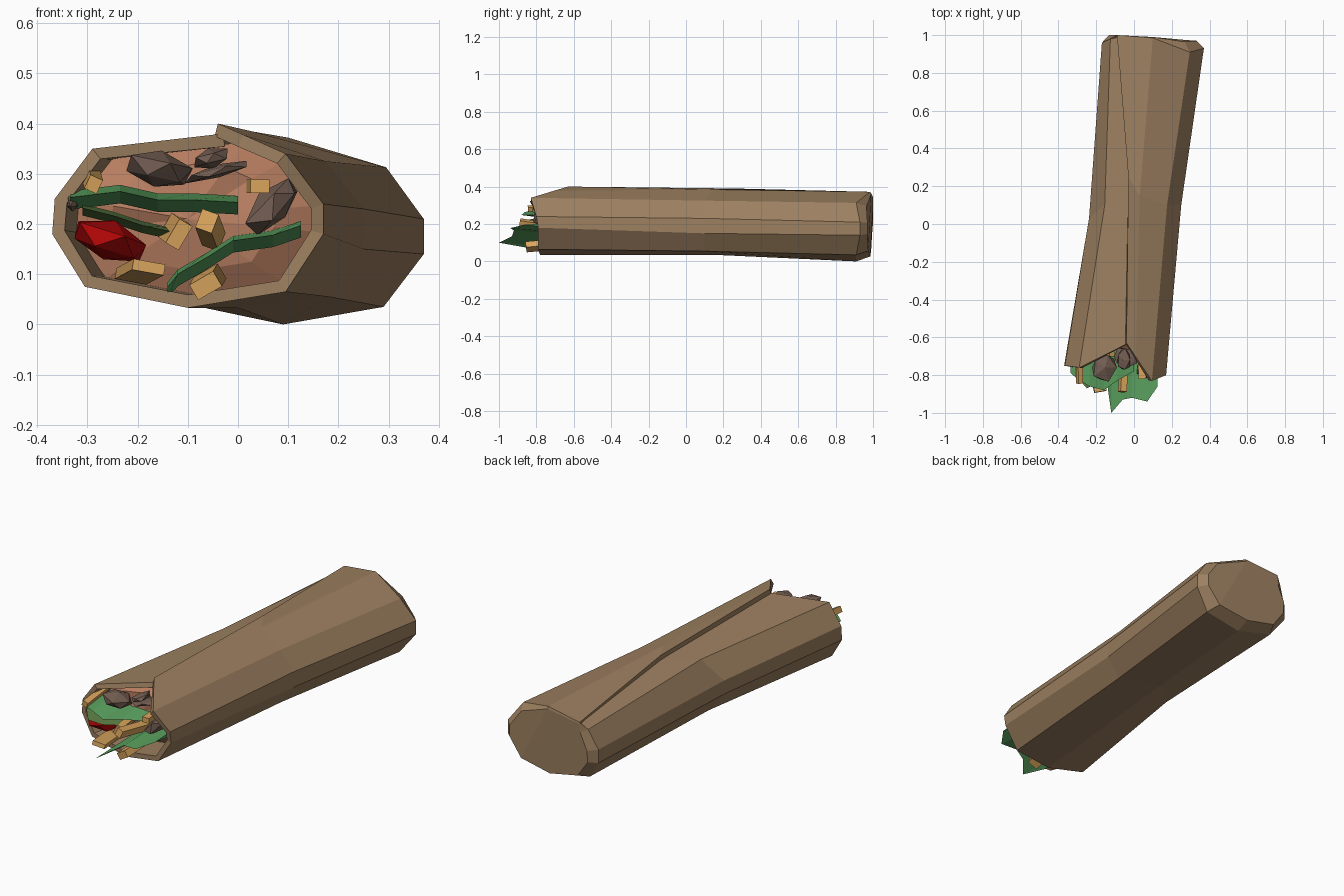
import bpy, bmesh, math, random
from mathutils import Vector, Euler

if "Cube" in bpy.data.objects:
    bpy.data.objects.remove(bpy.data.objects["Cube"])

random.seed(4)


def mat(name, r, g, b):
    m = bpy.data.materials.new(name)
    m.diffuse_color = (r, g, b, 1)
    m.use_nodes = True
    m.node_tree.nodes["Principled BSDF"].inputs["Base Color"].default_value = m.diffuse_color
    return m


TAN = mat("tortilla tan", 0.335, 0.215, 0.117)
PINK = mat("filling base", 0.50, 0.22, 0.125)
GREEN = mat("lettuce green", 0.105, 0.36, 0.115)
OLIVE = mat("dark leaf green", 0.115, 0.22, 0.06)
MEAT = mat("meat brown", 0.17, 0.11, 0.083)
GOLD = mat("golden cubes", 0.70, 0.38, 0.11)
RED = mat("tomato red", 0.42, 0.002, 0.002)


def make(name, verts, faces, material, thick=0):
    me = bpy.data.meshes.new(name)
    me.from_pydata(verts, [], faces)
    me.materials.append(material)
    ob = bpy.data.objects.new(name, me)
    bpy.context.collection.objects.link(ob)
    if thick:
        s = ob.modifiers.new("thickness", 'SOLIDIFY')
        s.thickness, s.offset = thick, -1
    return ob


def strips(rings):
    n = len(rings[0])
    verts = [p for r in rings for p in r]
    faces = [(k * n + j, k * n + j + 1, (k + 1) * n + j + 1, (k + 1) * n + j)
             for k in range(len(rings) - 1) for j in range(n - 1)]
    return verts, faces


# Wrapped tortilla: spiral cross-section from the top seam, clockwise, tucked under itself
front = [(-.04, -.63, .40), (.01, -.705, .378), (.095, -.83, .34), (.17, -.80, .24),
         (.17, -.79, .18), (.095, -.79, .065), (-.10, -.78, .033), (-.305, -.76, .075),
         (-.37, -.75, .18), (-.365, -.75, .25), (-.29, -.76, .35), (-.03, -.63, .38)]
mid = [(-.03, .25, .39), (.03, .15, .384), (.175, .1, .325), (.25, .1, .23),
       (.25, .1, .15), (.18, .1, .055), (0, .2, .033), (-.165, .05, .065),
       (-.238, .03, .16), (-.238, .03, .23), (-.155, .1, .345), (-.015, .25, .368)]
back = [(-.09, 1.0, .345), (.10, .985, .372), (.295, .91, .313), (.37, .93, .21),
        (.37, .93, .14), (.29, .91, .035), (.09, .91, 0), (-.10, .93, .04),
        (-.17, .96, .14), (-.17, .96, .21), (-.125, .98, .31), (-.08, .99, .338)]
make("tortilla_wrap", *strips([front, mid, back]), TAN, 0.026)

# Folded closed end: chamfer ring plus a slightly creased cap
outer = back[:11]
n = len(outer)
cap_y = [1, .99, .965, .97, .97, .975, .985, .99, .995, 1, 1]
inner = [(.1 + (x - .1) * .86, cy, .19 + (z - .19) * .86)
         for (x, y, z), cy in zip(outer, cap_y)]
inner[0], inner[1] = (-.09, 1, .335), (.10, .99, .36)
faces = [(j, (j + 1) % n, n + (j + 1) % n, n + j) for j in range(n)]
right = [n + j for j in (1, 2, 3, 4, 5)]
left = [n + j for j in (0, 1, 5, 6, 7, 8, 9, 10)]
make("folded_end", outer + inner, faces + [tuple(right), tuple(left)], TAN)

# Filling base: shallow lumpy disc set back inside the mouth
ring = [(-.08 + (x + .1) * .91, -.61, .21 + (z - .21) * .91) for x, y, z in front[:11]]
ring[0] = (-.04, -.61, .358)
ring2 = [(-.09 + (x + .1) * .6, -.65 + random.uniform(-.02, .02), .215 + (z - .215) * .6)
         for x, y, z in front[:11]]
m = len(ring)
faces = [(j, m + j, m + (j + 1) % m, (j + 1) % m) for j in range(m)]
faces += [(m + j, 2 * m, m + (j + 1) % m) for j in range(m)]
make("filling_base", ring + ring2 + [(-.1, -.66, .21)], [f[::-1] for f in faces], PINK)


# Leaves: closed folded strips, path points are (x, z, front y)
def leaf(name, path, material, up, down, depth):
    rows = [[(x, depth, z + up) for x, z, y in path],
            [(x, y, z) for x, z, y in path],
            [(x, depth, z - down) for x, z, y in path]]
    verts, faces = strips(rows + rows[:1])
    k = len(path)
    caps = [(0, k, 2 * k), (3 * k - 1, 2 * k - 1, k - 1)]
    ob = make(name, verts, [f[::-1] for f in faces] + caps, material)
    bm = bmesh.new()
    bm.from_mesh(ob.data)
    bmesh.ops.remove_doubles(bm, verts=bm.verts, dist=1e-5)
    bmesh.ops.recalc_face_normals(bm, faces=bm.faces)
    bm.to_mesh(ob.data)
    bm.free()


leaf("lettuce_upper", [(-.335, .253, -.79), (-.30, .257, -.82), (-.235, .265, -.86),
                       (-.16, .248, -.88), (-.09, .248, -.83), (0, .243, -.78)],
     GREEN, .013, .024, -.70)
leaf("lettuce_lower", [(-.14, .075, -.86), (-.12, .10, -1.0), (-.06, .135, -.93),
                       (-.01, .167, -.92), (.07, .178, -.94), (.125, .197, -.86)],
     GREEN, .009, .024, -.67)
leaf("dark_leaf", [(-.31, .232, -.80), (-.25, .217, -.87), (-.19, .197, -.84),
                   (-.135, .185, -.78)], OLIVE, .008, .015, -.67)


# Lumps: jittered low-poly balls, and sticks: thin boxes
def lump(name, loc, size, tilt, material, jitter=.15):
    bm = bmesh.new()
    bmesh.ops.create_icosphere(bm, subdivisions=1, radius=1)
    rot = Euler((0, math.radians(tilt), 0)).to_matrix()
    for v in bm.verts:
        v.co *= 1.08 + random.uniform(-jitter, jitter)
        v.co = rot @ Vector(a * b for a, b in zip(v.co, size)) + Vector(loc)
    finish(bm, name, material)


def stick(name, loc, size, rot, material):
    bm = bmesh.new()
    bmesh.ops.create_cube(bm, size=1)
    r = Euler([math.radians(a) for a in rot]).to_matrix()
    for v in bm.verts:
        v.co = r @ Vector(a * b for a, b in zip(v.co, size)) + Vector(loc)
    finish(bm, name, material)


def finish(bm, name, material):
    me = bpy.data.meshes.new(name)
    bm.to_mesh(me)
    bm.free()
    me.materials.append(material)
    bpy.context.collection.objects.link(bpy.data.objects.new(name, me))


for i, (loc, size, tilt) in enumerate([
        ((-.16, -.76, .308), (.068, .075, .034), 12),
        ((-.055, -.72, .331), (.036, .06, .018), -15),
        ((-.04, -.70, .305), (.066, .06, .012), -15),
        ((.07, -.74, .235), (.07, .08, .034), -48),
        ((-.33, -.74, .245), (.012, .03, .02), 0)]):
    lump(f"meat_{i + 1}", loc, size, tilt, MEAT)

lump("tomato_piece", (-.257, -.73, .165), (.08, .09, .036), 18, RED)

for i, (loc, size, rot) in enumerate([
        ((-.29, -.75, .288), (.027, .19, .03), (6, 25, 4)),
        ((.04, -.74, .275), (.038, .16, .027), (0, 0, 3)),
        ((-.055, -.78, .188), (.035, .22, .04), (-10, 20, -7)),
        ((-.125, -.74, .185), (.03, .16, .055), (5, 30, 8)),
        ((-.195, -.80, .105), (.065, .18, .022), (-6, 10, 10)),
        ((-.06, -.77, .085), (.055, .17, .035), (6, -30, -6))]):
    stick(f"golden_stick_{i + 1}", loc, size, rot, GOLD)
